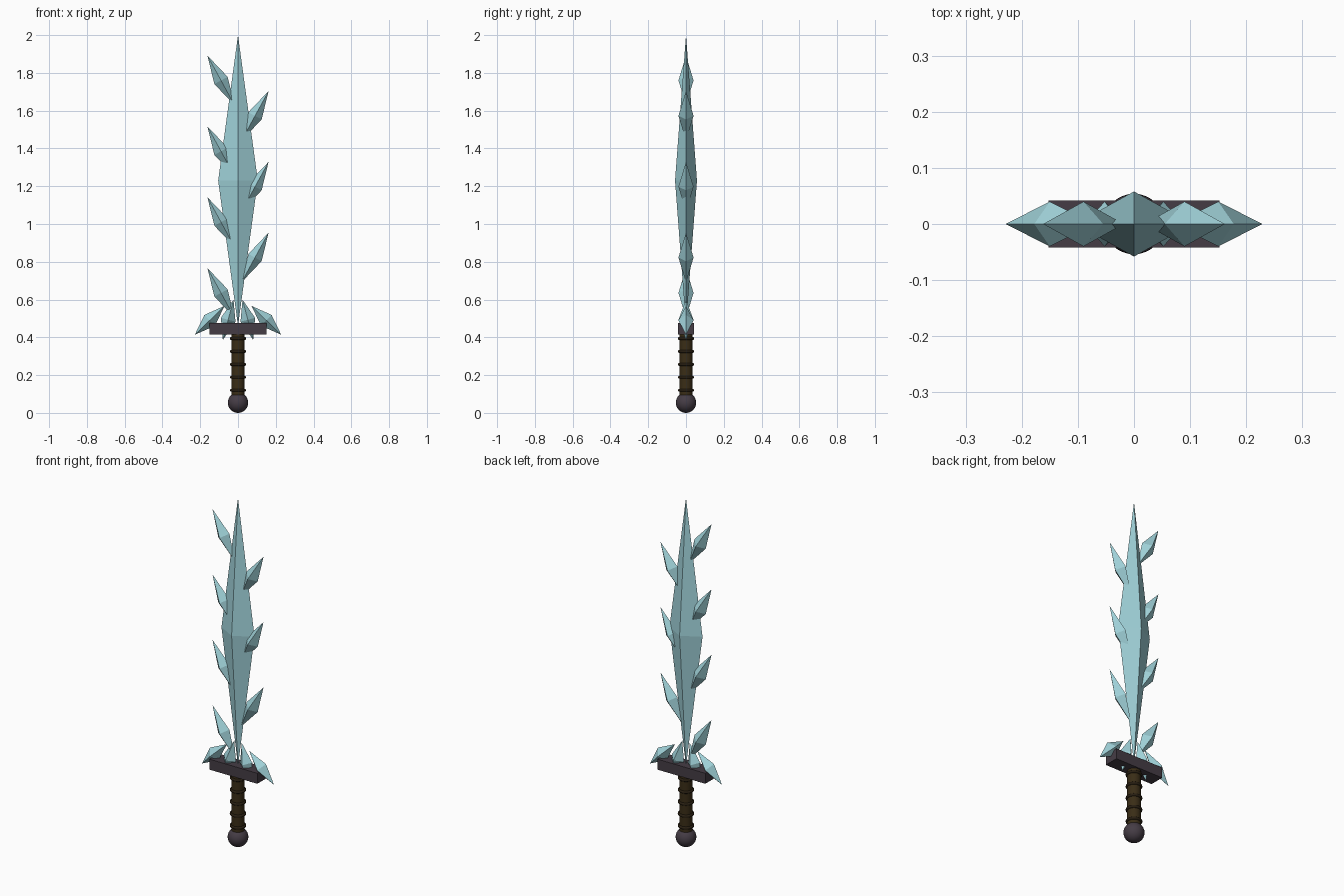
import bpy, bmesh, math
from mathutils import Matrix

if "Cube" in bpy.data.objects:
    bpy.data.objects.remove(bpy.data.objects["Cube"])


def material(name, rgb):
    m = bpy.data.materials.new(name)
    m.diffuse_color = (*rgb, 1)
    m.use_nodes = True
    m.node_tree.nodes["Principled BSDF"].inputs["Base Color"].default_value = m.diffuse_color
    return m


ICE = material("pale ice blue", (0.35, 0.64, 0.69))
METAL = material("dark plum metal", (0.06, 0.046, 0.06))
LEATHER = material("brown leather", (0.042, 0.026, 0.008))
WRAP = material("dark wrap", (0.022, 0.014, 0.006))


def crystal(name, x, z, half_len, rx, ry, tilt=0.0):
    """Four-sided double pyramid, tilted in the xz plane."""
    bm = bmesh.new()
    top, bottom = bm.verts.new((0, 0, half_len)), bm.verts.new((0, 0, -half_len))
    ring = [bm.verts.new(p) for p in ((rx, 0, 0), (0, ry, 0), (-rx, 0, 0), (0, -ry, 0))]
    for i in range(4):
        a, b = ring[i], ring[(i + 1) % 4]
        bm.faces.new((a, b, top))
        bm.faces.new((b, a, bottom))
    bm.transform(Matrix.Translation((x, 0, z)) @ Matrix.Rotation(tilt, 4, 'Y'))
    mesh = bpy.data.meshes.new(name)
    bm.to_mesh(mesh)
    bm.free()
    mesh.materials.append(ICE)
    obj = bpy.data.objects.new(name, mesh)
    bpy.context.collection.objects.link(obj)


def finish(name, mat, smooth=True):
    obj = bpy.context.object
    obj.name = name
    obj.data.materials.append(mat)
    if smooth:
        bpy.ops.object.shade_smooth_by_angle(angle=math.radians(40))
    return obj


# Blade
crystal("blade", 0, 1.23, 0.77, 0.105, 0.058)

# Shards growing alternately from the blade edges
for i in range(7):
    side = -1 if i % 2 == 0 else 1
    crystal(f"blade_shard_{i + 1}", side * 0.09, 0.635 + i * 0.1875, 0.15, 0.04, 0.04, side * 0.5)

# Shards fanned over the guard
for side in (-1, 1):
    crystal("guard_shard_outer", side * 0.15, 0.49, 0.11, 0.04, 0.04, -side * 0.8)
    crystal("guard_shard_inner", side * 0.052, 0.493, 0.11, 0.04, 0.04, -side * 0.26)

# Crossguard
bpy.ops.mesh.primitive_cube_add(size=1, location=(0, 0, 0.445))
bpy.context.object.scale = (0.304, 0.084, 0.06)
finish("crossguard", METAL, False)

# Grip
bpy.ops.mesh.primitive_cylinder_add(vertices=32, radius=0.035, depth=0.35, location=(0, 0, 0.255))
finish("grip", LEATHER)

# Grip wrap rings
for i in range(5):
    bpy.ops.mesh.primitive_torus_add(major_radius=0.035, minor_radius=0.008, major_segments=32,
                                     minor_segments=10, location=(0, 0, 0.12 + i * 0.0685))
    finish(f"grip_ring_{i + 1}", WRAP)

# Pommel
bpy.ops.mesh.primitive_uv_sphere_add(segments=32, ring_count=16, radius=0.054, location=(0, 0, 0.054))
finish("pommel", METAL)
